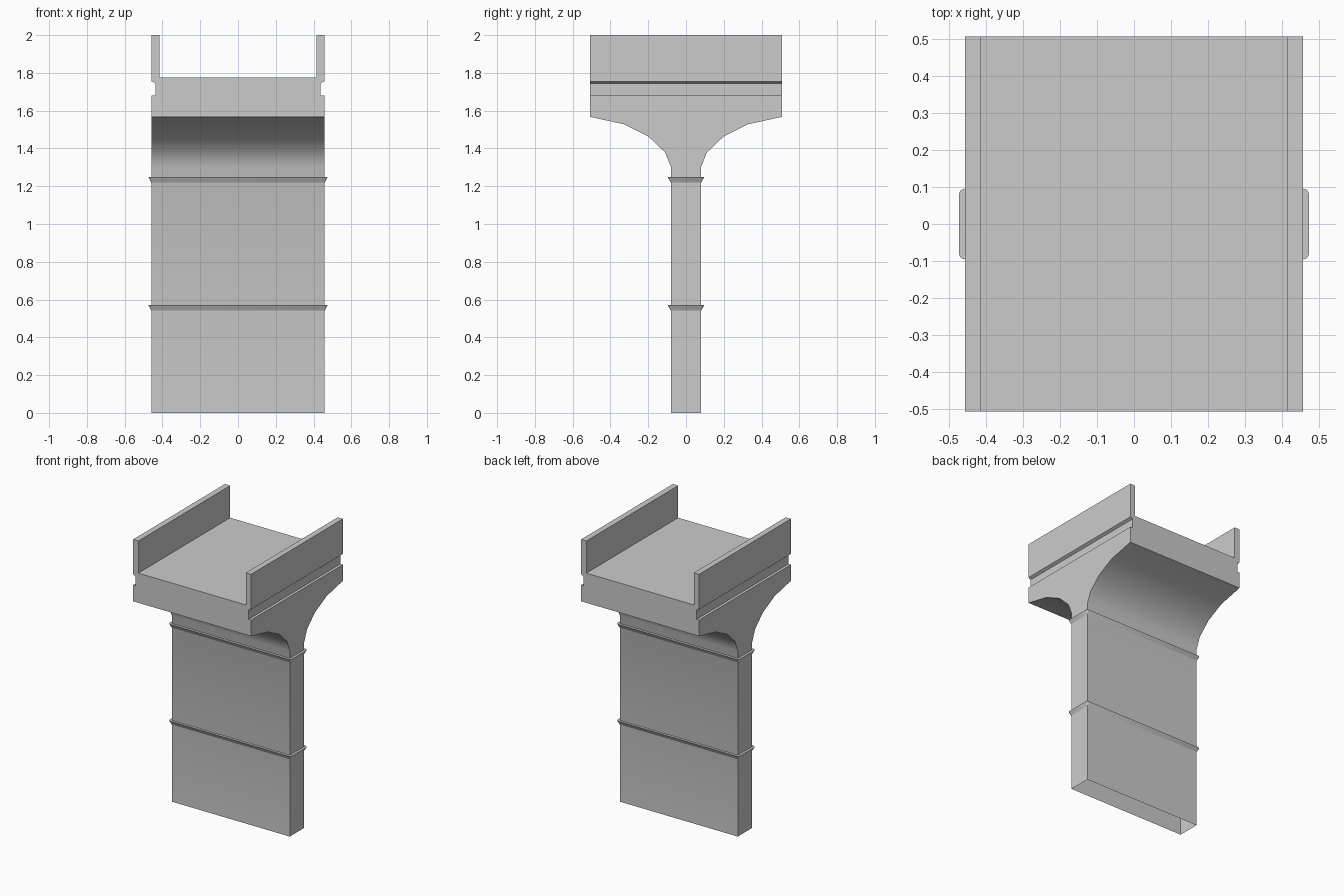
import bpy, bmesh, math

if "Cube" in bpy.data.objects:
    bpy.data.objects.remove(bpy.data.objects["Cube"])

W, D, T = 0.457, 0.508, 0.079   # half width, half deck length, half pier thickness


def finish(name, bm, smooth=False):
    bmesh.ops.recalc_face_normals(bm, faces=bm.faces[:])
    me = bpy.data.meshes.new(name)
    bm.to_mesh(me)
    bm.free()
    ob = bpy.data.objects.new(name, me)
    bpy.context.collection.objects.link(ob)
    if smooth:
        bpy.ops.object.select_all(action='DESELECT')
        ob.select_set(True)
        bpy.context.view_layer.objects.active = ob
        bpy.ops.object.shade_smooth_by_angle(angle=math.radians(35))
    return ob


def loft(name, ring_a, ring_b, smooth=False, drop=None, cap_a=True):
    """Join two matching rings; drop = heights where flat faces are left open."""
    bm = bmesh.new()
    a = [bm.verts.new(p) for p in ring_a]
    b = [bm.verts.new(p) for p in ring_b]
    n = len(a)
    for i in range(n):
        j = (i + 1) % n
        bm.faces.new((a[i], a[j], b[j], b[i]))
    if cap_a:
        bm.faces.new(a[::-1])
    bm.faces.new(b)
    bmesh.ops.recalc_face_normals(bm, faces=bm.faces[:])
    if drop:
        gone = [f for f in bm.faces
                if any(all(abs(v.co.z - z) < 1e-4 for v in f.verts) for z in drop)]
        bmesh.ops.delete(bm, geom=gone, context='FACES')
    return finish(name, bm, smooth)


def mirrored(half):
    return half + [(-u, z) for u, z in reversed(half)]


# Pier with curved flare: end profile run across the width, open at the base
pier = mirrored([(T, 0), (T, 1.30), (0.111, 1.379), (0.20, 1.464),
                 (0.328, 1.528), (D, 1.567)])
loft("pier", [(-W, y, z) for y, z in pier], [(W, y, z) for y, z in pier],
     smooth=True, drop=(0, 1.567))

# Deck with side grooves and parapets: front profile run along the length
deck = mirrored([(W, 1.567), (W, 1.68), (0.438, 1.68), (0.438, 1.745),
                 (W, 1.755), (W, 2.0), (0.416, 2.0), (0.416, 1.775)])
loft("deck", [(x, -D, z) for x, z in deck], [(x, D, z) for x, z in deck],
     drop=(1.567,))


# Flared string courses with rounded upper corners
def band_ring(offset, z):
    pts = []
    for k, (sx, sy) in enumerate(((1, 1), (-1, 1), (-1, -1), (1, -1))):
        for s in range(4):
            a = math.radians(90 * k + 30 * s)
            pts.append((sx * W + offset * math.cos(a),
                        sy * T + offset * math.sin(a), z))
    return pts


for name, z in (("lower_band", 0.57), ("upper_band", 1.248)):
    loft(name, band_ring(0.002, z - 0.028), band_ring(0.017, z),
         smooth=True, cap_a=False)
